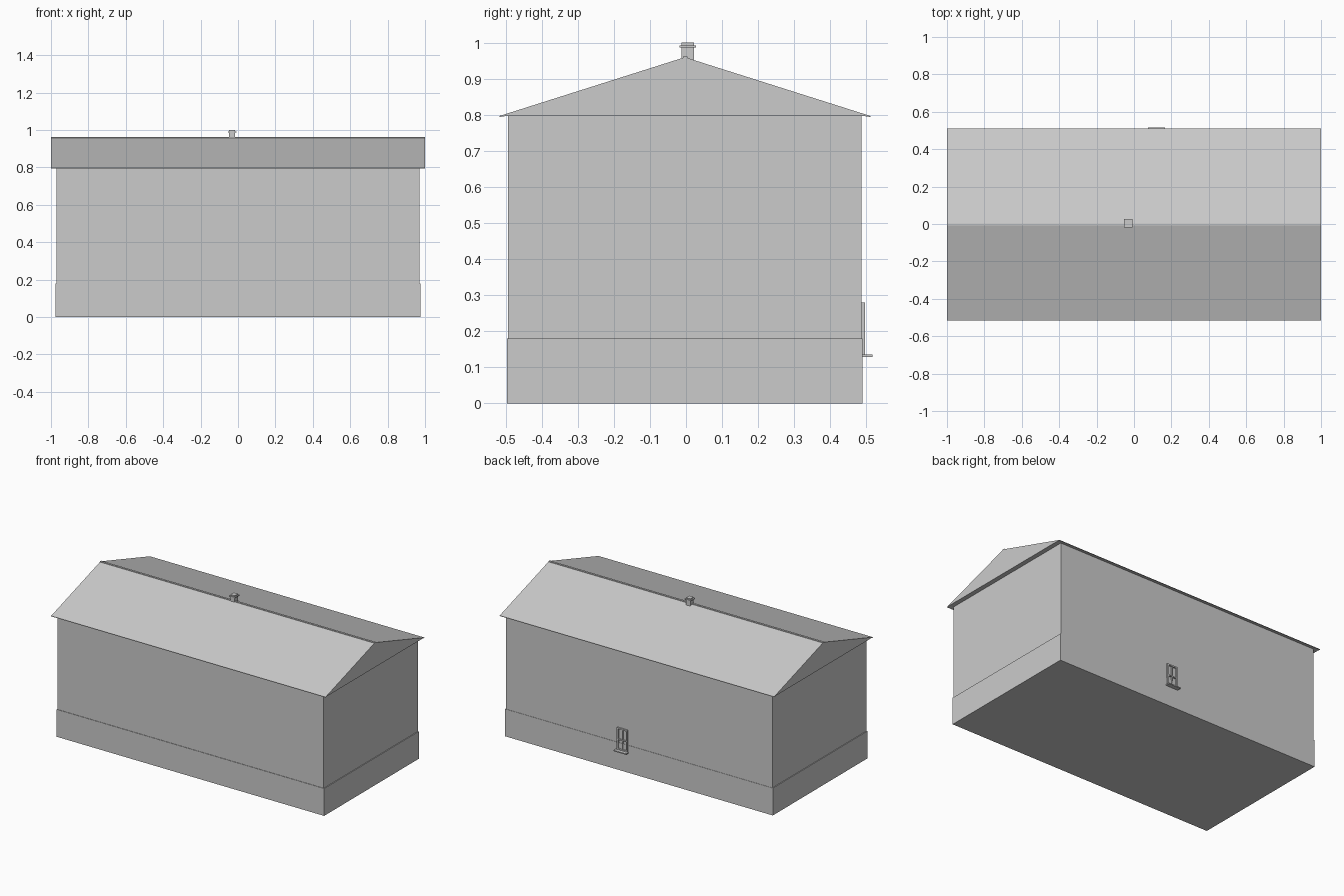
import bpy
import bmesh

default = bpy.data.objects.get("Cube")
if default:
    bpy.data.objects.remove(default)

GREY = (0.6, 0.6, 0.6, 1.0)
grey = bpy.data.materials.new("plain grey")
grey.use_nodes = True
grey.diffuse_color = GREY
grey.node_tree.nodes["Principled BSDF"].inputs["Base Color"].default_value = GREY


def finish(name, bm):
    bmesh.ops.recalc_face_normals(bm, faces=bm.faces)
    mesh = bpy.data.meshes.new(name)
    bm.to_mesh(mesh)
    bm.free()
    mesh.materials.append(grey)
    obj = bpy.data.objects.new(name, mesh)
    bpy.context.collection.objects.link(obj)
    return obj


def box(name, x, y, z):
    """Box from (low, high) pairs on each axis."""
    bm = bmesh.new()
    bmesh.ops.create_cube(bm, size=1)
    for v in bm.verts:
        for i, (low, high) in enumerate((x, y, z)):
            v.co[i] = high if v.co[i] > 0 else low
    return finish(name, bm)


def extrude_x(name, profile, x):
    """Closed (y, z) profile swept along x."""
    bm = bmesh.new()
    face = bm.faces.new([bm.verts.new((x[0], y, z)) for y, z in profile])
    swept = bmesh.ops.extrude_face_region(bm, geom=[face])["geom"]
    verts = [g for g in swept if isinstance(g, bmesh.types.BMVert)]
    bmesh.ops.translate(bm, verts=verts, vec=(x[1] - x[0], 0, 0))
    return finish(name, bm)


MID = -0.003   # centre line of the building
BACK = 0.487   # back wall plane

# Walls and the slightly wider plinth
box("walls", (-0.97, 0.97), (-0.493, BACK), (0.18, 0.797))
box("plinth", (-0.975, 0.975), (-0.496, BACK + 0.002), (0, 0.18))

# Closed gable roof with thin dropped eaves and a narrow ridge strip
half = [(0.006, 0.958), (0.514, 0.797), (0.514, 0.794), (0.495, 0.797)]
profile = [(MID + y, z) for y, z in half]
profile += [(MID - y, z) for y, z in reversed(half)]
extrude_x("roof", profile, (-1, 1))
box("ridge_cap", (-1, 1), (-0.009, 0.004), (0.95, 0.962))

# Chimney with a flange near the top
box("chimney", (-0.047, -0.016), (-0.012, 0.022), (0.93, 1.0))
box("chimney_flange", (-0.054, -0.009), (-0.018, 0.028), (0.987, 0.993))

# Back window: frame, glazing bars and projecting sill
LEFT, RIGHT, LOW, TOP, BAR = 0.082, 0.158, 0.135, 0.28, 0.009
depth = (BACK - 0.004, BACK + 0.009)
thin = (BACK - 0.004, BACK + 0.006)
centre = (LEFT + RIGHT) / 2
box("window_jamb_left", (RIGHT - BAR, RIGHT), depth, (LOW, TOP))
box("window_jamb_right", (LEFT, LEFT + BAR), depth, (LOW, TOP))
box("window_head", (LEFT + BAR, RIGHT - BAR), depth, (TOP - BAR, TOP))
box("window_bottom_rail", (LEFT + BAR, RIGHT - BAR), depth, (LOW, LOW + BAR))
box("window_mullion", (centre - 0.004, centre + 0.004), thin, (LOW + BAR, TOP - BAR))
box("window_transom", (LEFT + BAR, RIGHT - BAR), depth, (0.2, 0.207))
box("window_sill", (0.075, 0.165), (BACK - 0.004, 0.517), (0.129, 0.136))
